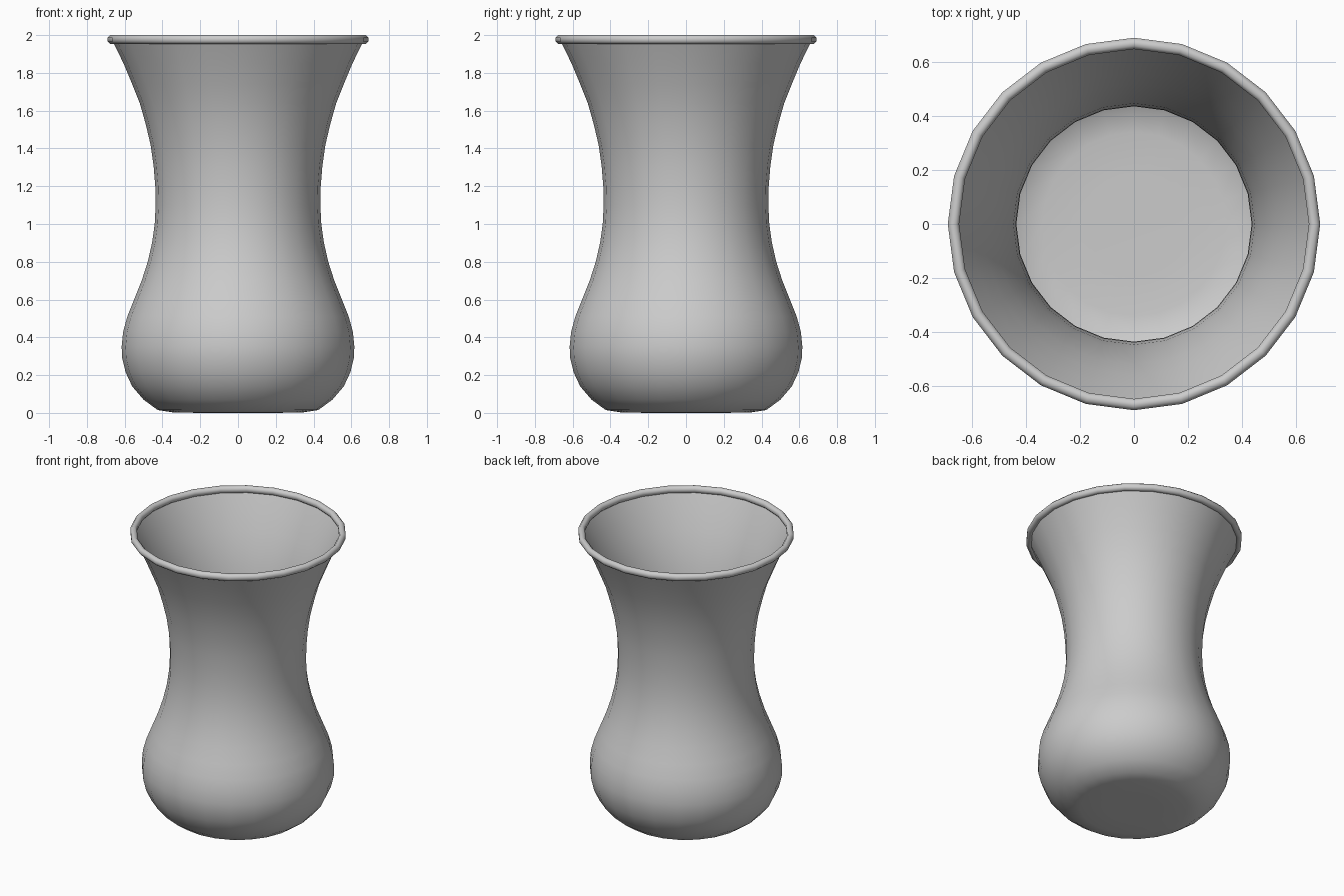
import bpy
import bmesh
from math import cos, sin, tau

if "Cube" in bpy.data.objects:
    bpy.data.objects.remove(bpy.data.objects["Cube"])

SIDES = 24


def lathe(name, profile, closed=False):
    """Revolve (radius, z) points around z; a zero radius becomes a pole."""
    bm = bmesh.new()
    rings = []
    for r, z in profile:
        if r == 0:
            rings.append([bm.verts.new((0, 0, z))] * SIDES)
        else:
            rings.append([bm.verts.new((r * cos(tau * i / SIDES), r * sin(tau * i / SIDES), z))
                          for i in range(SIDES)])
    pairs = list(zip(rings, rings[1:]))
    if closed:
        pairs.append((rings[-1], rings[0]))
    for a, b in pairs:
        for i in range(SIDES):
            j = (i + 1) % SIDES
            corners = list(dict.fromkeys((a[i], a[j], b[j], b[i])))
            bm.faces.new(corners)
    for f in bm.faces:
        f.smooth = True
    mesh = bpy.data.meshes.new(name)
    bm.to_mesh(mesh)
    bm.free()
    obj = bpy.data.objects.new(name, mesh)
    bpy.context.collection.objects.link(obj)
    return obj


# Thin single-walled body with a closed floor, bulbous base and flared neck
lathe("vase_body", [
    (0, 0), (0.18, 0), (0.34, 0.002), (0.425, 0.015), (0.50, 0.07),
    (0.56, 0.14), (0.595, 0.215), (0.613, 0.29), (0.616, 0.35), (0.608, 0.43),
    (0.586, 0.51), (0.55, 0.60), (0.51, 0.70), (0.478, 0.80), (0.455, 0.90),
    (0.441, 1.00), (0.436, 1.10), (0.438, 1.20), (0.447, 1.31), (0.463, 1.42),
    (0.489, 1.53), (0.52, 1.64), (0.56, 1.74), (0.606, 1.85), (0.667, 1.975)])

# Rolled rim
lathe("vase_rim", [(0.669 + 0.021 * cos(tau * (k + 0.5) / 8) / cos(tau / 16),
                    1.977 + 0.023 * sin(tau * (k + 0.5) / 8) / cos(tau / 16))
                   for k in range(8)], closed=True)
